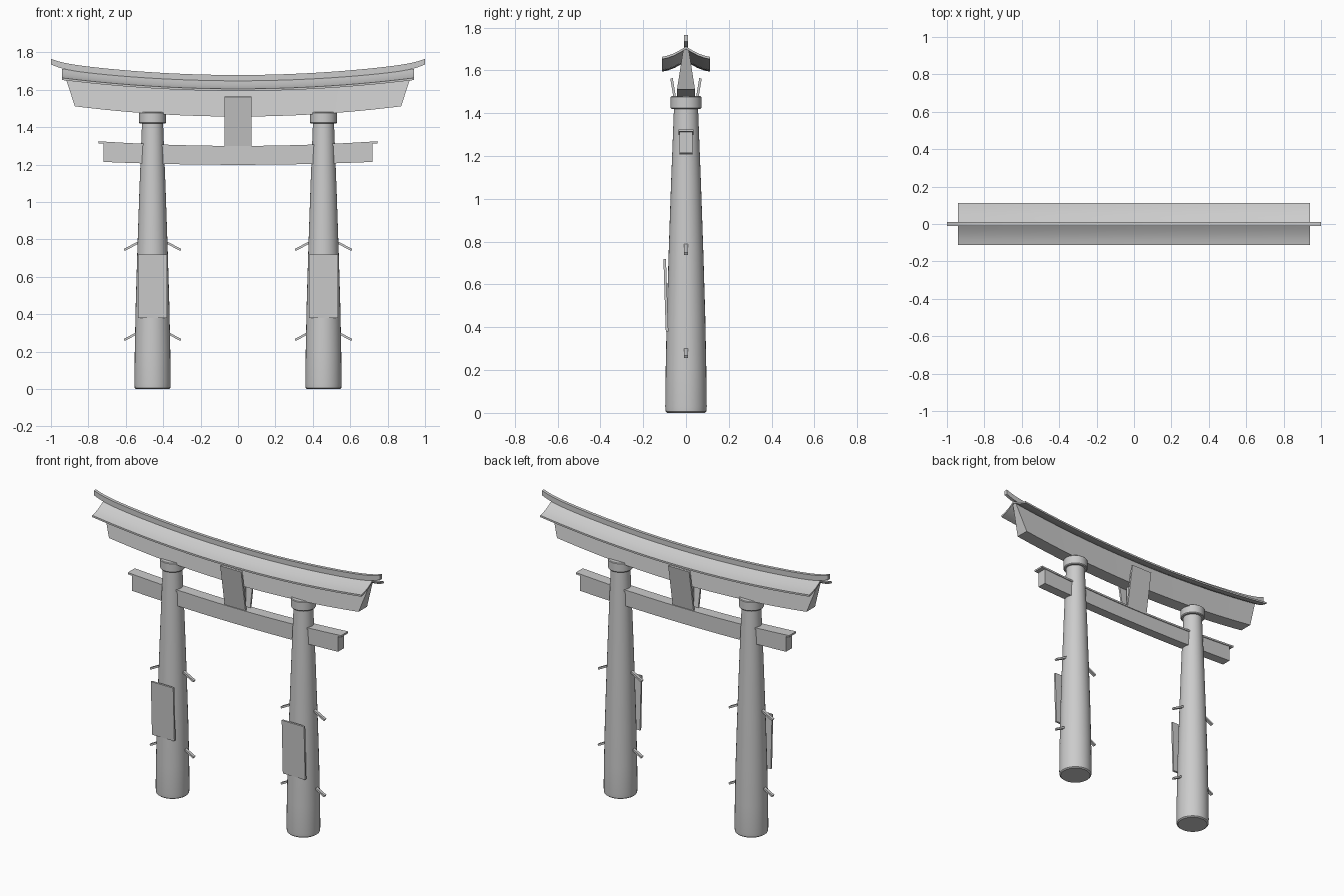
import bpy, bmesh, math
from mathutils import Matrix

if "Cube" in bpy.data.objects:
    bpy.data.objects.remove(bpy.data.objects["Cube"])


def finish(name, bm, smooth=False):
    bmesh.ops.recalc_face_normals(bm, faces=bm.faces)
    me = bpy.data.meshes.new(name)
    bm.to_mesh(me)
    bm.free()
    ob = bpy.data.objects.new(name, me)
    bpy.context.collection.objects.link(ob)
    if smooth:
        bpy.ops.object.select_all(action='DESELECT')
        bpy.context.view_layer.objects.active = ob
        ob.select_set(True)
        bpy.ops.object.shade_smooth_by_angle(angle=math.radians(35))
    return ob


def loft(name, rings, smooth=True):
    """Skin a list of vertex rings and cap both ends."""
    bm = bmesh.new()
    rv = [[bm.verts.new(p) for p in r] for r in rings]
    n = len(rv[0])
    for a, b in zip(rv, rv[1:]):
        for i in range(n):
            j = (i + 1) % n
            bm.faces.new((a[i], a[j], b[j], b[i]))
    bm.faces.new(rv[0])
    bm.faces.new(rv[-1])
    return finish(name, bm, smooth)


def beam(name, section, steps=24):
    """Bowed beam along x; section points are (y, z, half length, bow, tip curl)."""
    rings = []
    for s in range(steps + 1):
        t = -1 + 2 * s / steps
        rings.append([(t * L, y, z + k * (t * L) ** 2 + c * (t * L) ** 16)
                      for y, z, L, k, c in section])
    return loft(name, rings)


def round_part(name, x, profile, sides=32):
    rings = [[(x + r * math.cos(2 * math.pi * i / sides),
               r * math.sin(2 * math.pi * i / sides), z) for i in range(sides)]
             for r, z in profile]
    return loft(name, rings)


def box(name, centre, size, rot=0, axis='X'):
    bm = bmesh.new()
    bmesh.ops.create_cube(bm, size=1)
    bm.transform(Matrix.Translation(centre) @ Matrix.Rotation(rot, 4, axis)
                 @ Matrix.Diagonal((*size, 1)))
    return finish(name, bm)


# pillars with collars, front boards and sloping pegs
for side, px in (("left", -0.457), ("right", 0.457)):
    round_part(side + "_pillar", px,
               [(0.088, 0), (0.095, 0.006), (0.097, 0.03), (0.095, 0.2), (0.090, 0.45),
                (0.081, 0.75), (0.070, 1.07), (0.061, 1.3), (0.056, 1.43)])
    round_part(side + "_collar", px, [(0.068, 1.42), (0.072, 1.425), (0.072, 1.476), (0.068, 1.48)])
    box(side + "_pillar_board", (px, -0.094, 0.55), (0.156, 0.012, 0.34), math.radians(1.9))
    for level, pz in (("lower", 0.277), ("upper", 0.758)):
        for d in (-1, 1):
            box(f"{side}_{level}_peg", (px + d * 0.105, 0, pz + 0.01), (0.105, 0.018, 0.012),
                d * math.radians(28), 'Y')

# main lintel with slanted ends
beam("main_lintel", [(-0.042, 1.457, 0.872, 0.072, 0), (0.042, 1.457, 0.872, 0.072, 0),
                     (0.012, 1.643, 0.935, 0.068, 0), (-0.012, 1.643, 0.935, 0.068, 0)])

# concave roof
half = [(0.0, 1.654), (0.025, 1.638), (0.055, 1.622), (0.085, 1.611), (0.112, 1.605)]
top = [(-y, z) for y, z in reversed(half[1:])] + half
under = [(y, z - 0.011) for y, z in reversed(top)]
beam("roof", [(y, z, 0.94, 0.066, 0) for y, z in top + under])

# ridge cap with upturned tips
beam("ridge_cap", [(-0.010, 1.648, 1.0, 0.066, 0.021), (0.010, 1.648, 1.0, 0.066, 0.021),
                   (0.010, 1.679, 1.0, 0.070, 0.016), (-0.010, 1.679, 1.0, 0.070, 0.016)], 48)

# lower tie beam and its thin cap
beam("tie_beam", [(-0.030, 1.199, 0.72, 0.03, 0), (0.030, 1.199, 0.72, 0.03, 0),
                  (0.030, 1.293, 0.72, 0.045, 0), (-0.030, 1.293, 0.72, 0.045, 0)])
beam("tie_beam_cap", [(-0.035, 1.289, 0.745, 0.045, 0), (0.035, 1.289, 0.745, 0.045, 0),
                      (0.035, 1.300, 0.745, 0.045, 0), (-0.035, 1.300, 0.745, 0.045, 0)])

# centre post and the tilted tablets before and behind it
box("centre_post", (0, 0, 1.38), (0.08, 0.045, 0.2))
for name, d in (("front_tablet", -1), ("back_tablet", 1)):
    box(name, (0, d * 0.044, 1.422), (0.146, 0.012, 0.286), -d * math.radians(9.5))
